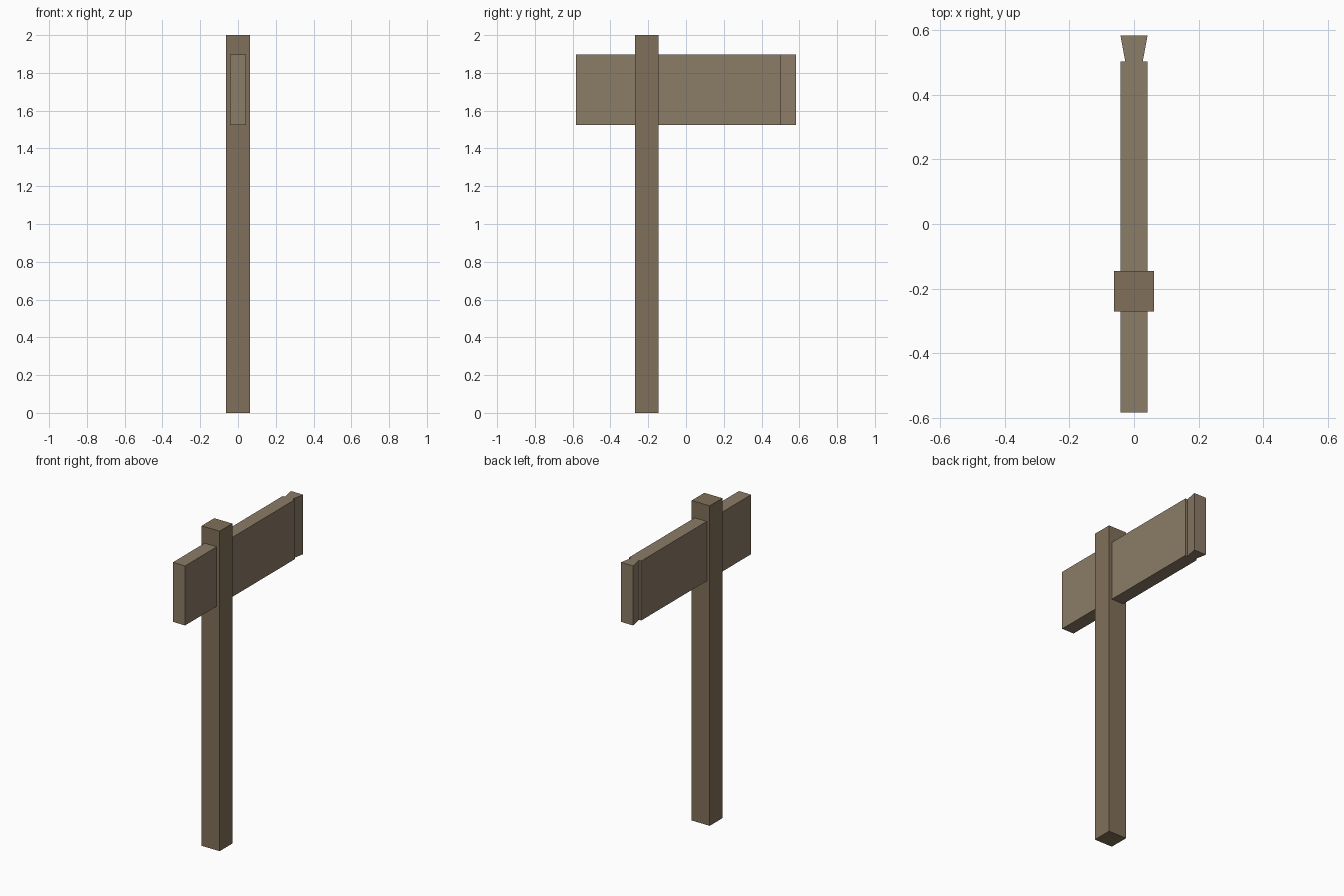
import bpy, bmesh

if "Cube" in bpy.data.objects:
    bpy.data.objects.remove(bpy.data.objects["Cube"])


def material(name, color):
    m = bpy.data.materials.new(name)
    m.diffuse_color = (*color, 1)
    m.use_nodes = True
    m.node_tree.nodes["Principled BSDF"].inputs["Base Color"].default_value = m.diffuse_color
    return m


def prism(name, outline, z0, z1, mat):
    """Extrude a flat xy outline from z0 up to z1."""
    bm = bmesh.new()
    face = bm.faces.new([bm.verts.new((x, y, z0)) for x, y in outline])
    top = bmesh.ops.extrude_face_region(bm, geom=[face])["geom"]
    bmesh.ops.translate(bm, vec=(0, 0, z1 - z0),
                        verts=[v for v in top if isinstance(v, bmesh.types.BMVert)])
    bmesh.ops.recalc_face_normals(bm, faces=bm.faces)
    mesh = bpy.data.meshes.new(name)
    bm.to_mesh(mesh)
    bm.free()
    mesh.materials.append(mat)
    obj = bpy.data.objects.new(name, mesh)
    bpy.context.collection.objects.link(obj)
    return obj


def mirrored(half):
    """Close a right-hand half outline with its mirror image across x = 0."""
    return half + [(-x, y) for x, y in reversed(half)]


post_wood = material("post_wood", (0.22, 0.16, 0.10))
board_wood = material("board_wood", (0.26, 0.20, 0.135))

# square upright post
prism("post", mirrored([(0.0625, -0.27), (0.0625, -0.145)]), 0, 2, post_wood)

# sign board with a flared end beyond the notch
prism("sign_board",
      mirrored([(0.042, -0.583), (0.042, 0.502), (0.027, 0.502), (0.042, 0.583)]),
      1.525, 1.897, board_wood)
